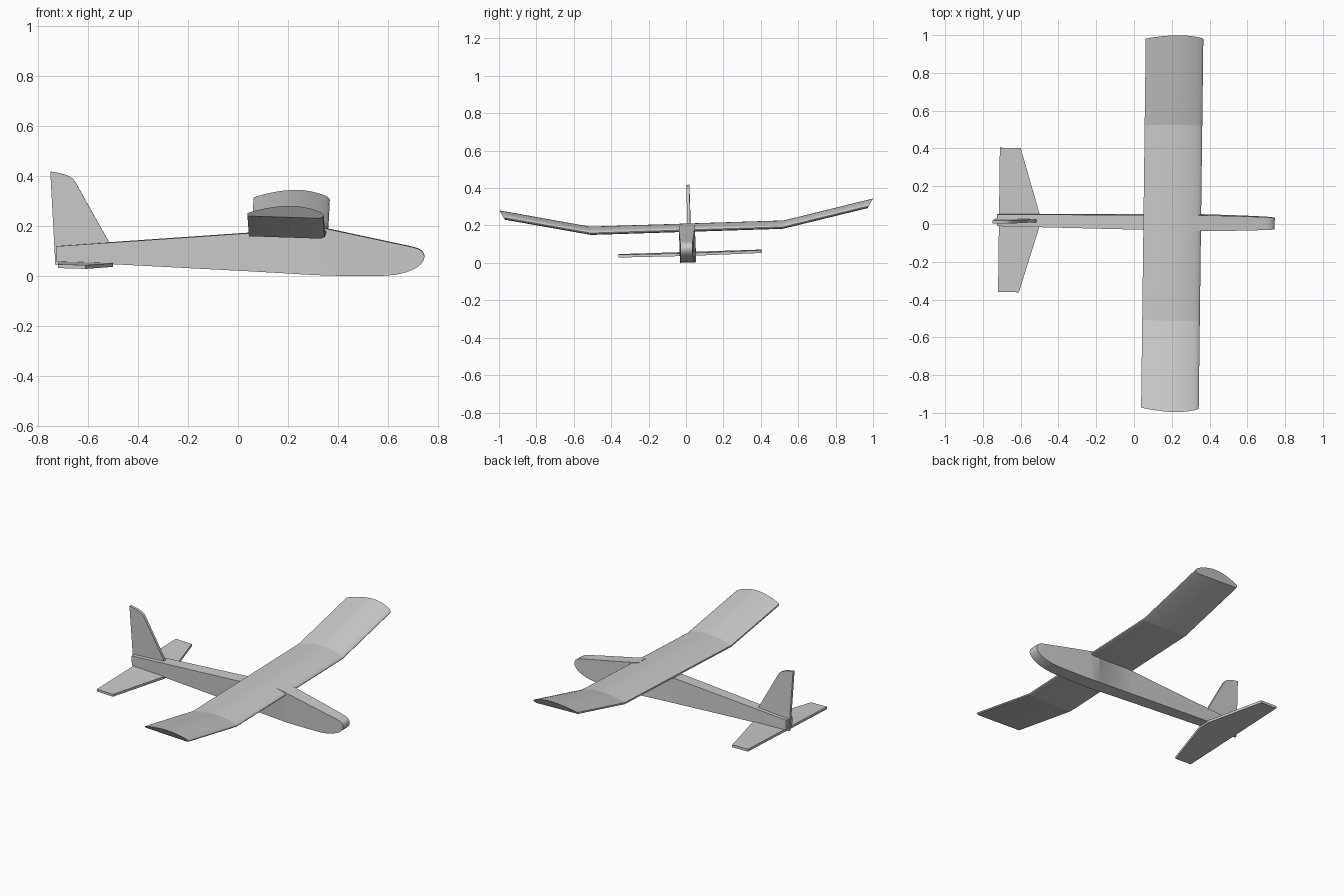
import bpy, bmesh
from math import radians
from mathutils import Matrix

if "Cube" in bpy.data.objects:
    bpy.data.objects.remove(bpy.data.objects["Cube"])

# The whole glider rests with a slight roll and yaw
POSE = (Matrix.Translation((0, 0.0145, 0)) @ Matrix.Rotation(-0.0125, 4, 'Z')
        @ Matrix.Rotation(0.032, 4, 'X'))


def loft(name, rings, crease=(), angle=30):
    """Skin a list of closed rings and cap both ends; crease = sharp ring indices."""
    bm = bmesh.new()
    loops = [[bm.verts.new(p) for p in ring] for ring in rings]
    n = len(loops[0])
    for a, b in zip(loops, loops[1:]):
        for i in range(n):
            j = (i + 1) % n
            bm.faces.new((a[i], a[j], b[j], b[i]))
    bm.faces.new(loops[0][::-1])
    bm.faces.new(loops[-1])
    for k in crease:
        for i in range(n):
            bm.edges.get((loops[k][i], loops[k][(i + 1) % n])).smooth = False
    bmesh.ops.recalc_face_normals(bm, faces=bm.faces)
    mesh = bpy.data.meshes.new(name)
    bm.to_mesh(mesh)
    bm.free()
    mesh.transform(POSE)
    obj = bpy.data.objects.new(name, mesh)
    bpy.context.collection.objects.link(obj)
    bpy.ops.object.select_all(action='DESELECT')
    obj.select_set(True)
    bpy.context.view_layer.objects.active = obj
    bpy.ops.object.shade_smooth_by_angle(angle=radians(angle))
    return obj


# Fuselage: stations of x, bottom z, top z, half width
stations = [(-.725, .060, .120, .031), (.05, .020, .173, .039),
            (.295, .006, .180, .042), (.297, .006, .203, .043),
            (.36, .003, .189, .042), (.42, .002, .176, .041),
            (.58, .002, .142, .038), (.63, .006, .131, .036),
            (.67, .015, .123, .035), (.70, .027, .116, .034),
            (.72, .038, .110, .033), (.735, .052, .101, .032),
            (.743, .065, .090, .032), (.745, .075, .080, .032)]
loft("fuselage", [[(x, -w, b), (x, w, b), (x, w, t), (x, -w, t)]
                  for x, b, t, w in stations])

# Wing: flat centre panel with upswept outer panels and slanted tips
airfoil = [(.05, 0), (.05, .010), (.075, .018), (.10, .024), (.125, .0295),
           (.15, .034), (.175, .0375), (.20, .040), (.225, .041), (.25, .0405),
           (.275, .038), (.30, .034), (.325, .028), (.343, .022), (.352, .016),
           (.355, .011), (.352, .005), (.338, 0)]


def wing_section(side, y0, lean):
    ring = []
    for x, v in airfoil:
        y = y0 + lean * v / .041
        rise = .212 * max(0, y - .518)
        if y0 < .6:
            rise = 0
        ring.append((x, side * y, .1755 - .033 * (x - .05) + v + rise))
    return ring


loft("wing", [wing_section(-1, .97, .028), wing_section(-1, .513, .006),
              wing_section(1, .513, .006), wing_section(1, .97, .028)],
     crease=(1, 2))

# Tailplane: tapered flat plate under the tail
outline = [(-.715, -.382), (-.605, -.382), (-.50, -.034),
           (-.50, .034), (-.605, .382), (-.715, .382)]
loft("tailplane", [[(x, y, dz - .03 * (x + .61)) for x, y in outline]
                   for dz in (.041, .056)])

# Fin: upright plate running down through the tail
fin = [(-.73, .045), (-.75, .418), (-.72, .413), (-.695, .407), (-.675, .399),
       (-.66, .389), (-.65, .376), (-.515, .135), (-.515, .06)]
loft("fin", [[(x, y, z) for x, z in fin] for y in (-.008, .008)])
